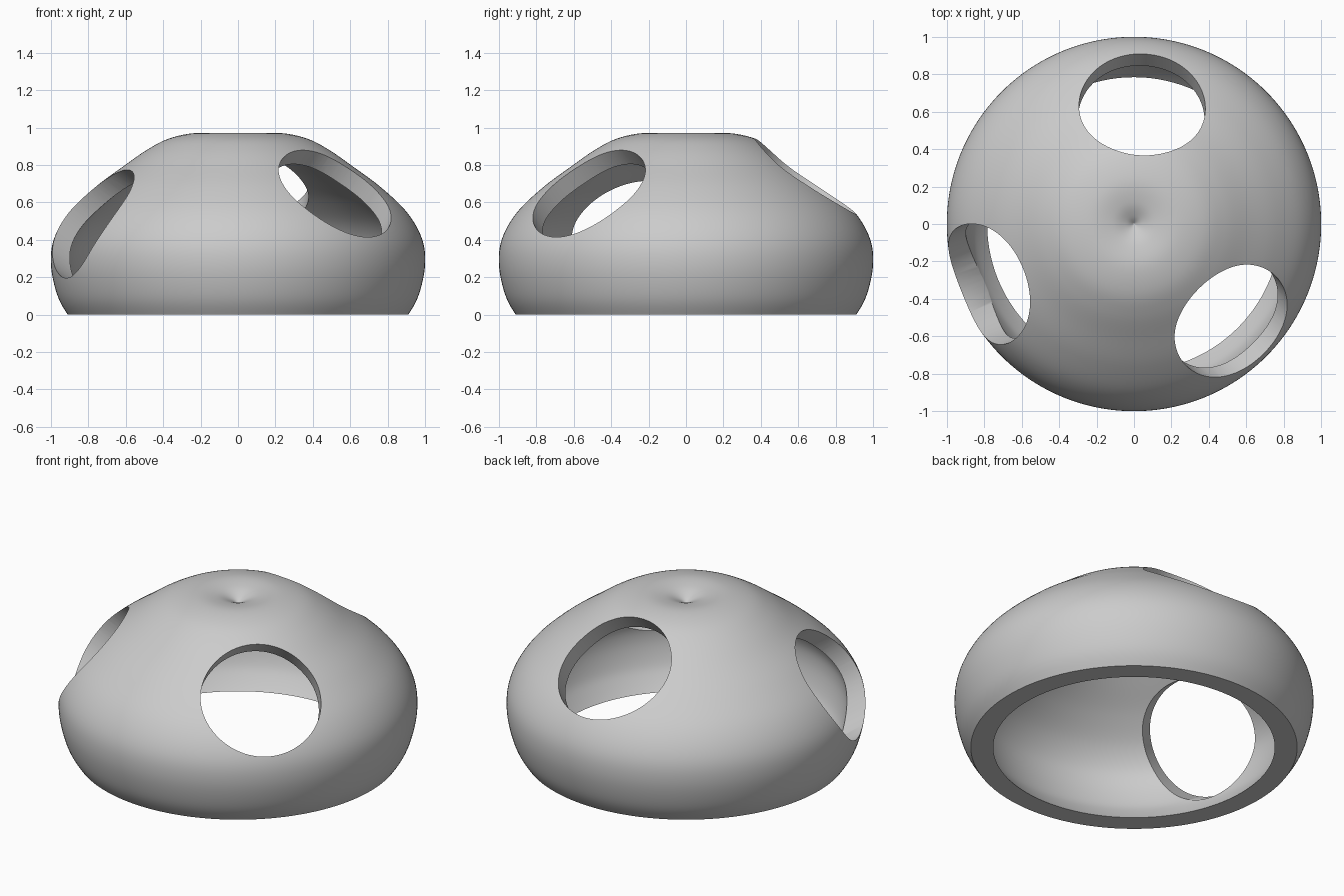
import bpy, bmesh, math
from mathutils import Vector

cube = bpy.data.objects.get("Cube")
if cube:
    bpy.data.objects.remove(cube, do_unlink=True)

WALL = 0.1
SEGMENTS = 160


def smooth_path(points, steps):
    """Catmull-Rom curve through the points, without the two end handles."""
    path = []
    for a, b, c, d in zip(points, points[1:], points[2:], points[3:]):
        for i in range(steps):
            t = i / steps
            path.append(0.5 * (2 * b + (c - a) * t + (2 * a - 5 * b + 4 * c - d) * t ** 2
                               + (3 * b - a - 3 * c + d) * t ** 3))
    return path + [points[-2]]


def cut_at_ground(path):
    """Trim the lower end of a rising path at z = 0."""
    for i, (p, q) in enumerate(zip(path, path[1:])):
        if p.y < 0 <= q.y:
            return [p.lerp(q, -p.y / (q.y - p.y))] + path[i + 1:]
    return path


# Outer profile (radius, height), from below the ground to the dimple
outer = smooth_path([Vector(p) for p in (
    (0.68, -0.22), (0.81, -0.12), (0.91, 0), (0.968, 0.11), (1, 0.265), (0.984, 0.405),
    (0.905, 0.545), (0.765, 0.68), (0.61, 0.795), (0.485, 0.882), (0.37, 0.941),
    (0.235, 0.97), (0.12, 0.96), (0.045, 0.932), (0, 0.9), (-0.045, 0.86))], 6)

# Inner profile: the outer one moved in by the wall thickness
inner = []
for i, p in enumerate(outer):
    along = (outer[min(i + 1, len(outer) - 1)] - outer[max(i - 1, 0)]).normalized()
    inner.append(p + WALL * Vector((-along.y, along.x)))
outer, inner = cut_at_ground(outer), cut_at_ground(inner)
inner.append(Vector((0, inner[-1].y)))

# Shell: spin the closed profile round the upright axis
bm = bmesh.new()
verts = [bm.verts.new((p.x, 0, p.y)) for p in outer + inner[::-1]]
edges = [bm.edges.new((a, b)) for a, b in zip(verts, verts[1:])]
edges.append(bm.edges.new((verts[-1], verts[0])))
# the stretch along the axis stays open
axis_edge = edges.pop(len(outer) - 1)
bm.edges.remove(axis_edge)
bmesh.ops.spin(bm, geom=verts + edges, cent=(0, 0, 0), axis=(0, 0, 1),
               angle=2 * math.pi, steps=SEGMENTS, use_duplicate=False)
bmesh.ops.remove_doubles(bm, verts=bm.verts, dist=1e-5)
bmesh.ops.recalc_face_normals(bm, faces=bm.faces)
mesh = bpy.data.meshes.new("domed_shell")
bm.to_mesh(mesh)
bm.free()
shell = bpy.data.objects.new("domed_shell", mesh)
bpy.context.collection.objects.link(shell)

# Plain grey material
grey = bpy.data.materials.new("plain grey")
grey.use_nodes = True
color = (0.6, 0.6, 0.6, 1)
grey.diffuse_color = color
grey.node_tree.nodes["Principled BSDF"].inputs["Base Color"].default_value = color
mesh.materials.append(grey)

# Round holes: azimuth, tilt, distance from the axis, height
for azimuth, tilt, radius, height in ((86, 53, 0.64, 0.74), (202, 34, 0.837, 0.5),
                                      (-45, 47, 0.733, 0.645)):
    az, el = math.radians(azimuth), math.radians(tilt)
    direction = Vector((math.cos(az) * math.cos(el), math.sin(az) * math.cos(el), math.sin(el)))
    center = Vector((math.cos(az) * radius, math.sin(az) * radius, height))
    bpy.ops.mesh.primitive_cylinder_add(vertices=96, radius=0.338, depth=0.8,
                                        location=center + direction * 0.05,
                                        rotation=direction.to_track_quat('Z', 'Y').to_euler())
    cutter = bpy.context.object
    cutter.name = "hole_cutter"
    cutter.hide_render = True
    cutter.data.materials.append(grey)
    cut = shell.modifiers.new("hole", 'BOOLEAN')
    cut.operation = 'DIFFERENCE'
    cut.solver = 'EXACT'
    cut.object = cutter
    bpy.ops.object.select_all(action='DESELECT')
    shell.select_set(True)
    bpy.context.view_layer.objects.active = shell
    bpy.ops.object.modifier_apply(modifier=cut.name)
    bpy.data.objects.remove(cutter, do_unlink=True)

# Smooth surfaces with crisp rims
bpy.ops.object.shade_smooth_by_angle(angle=math.radians(35))
